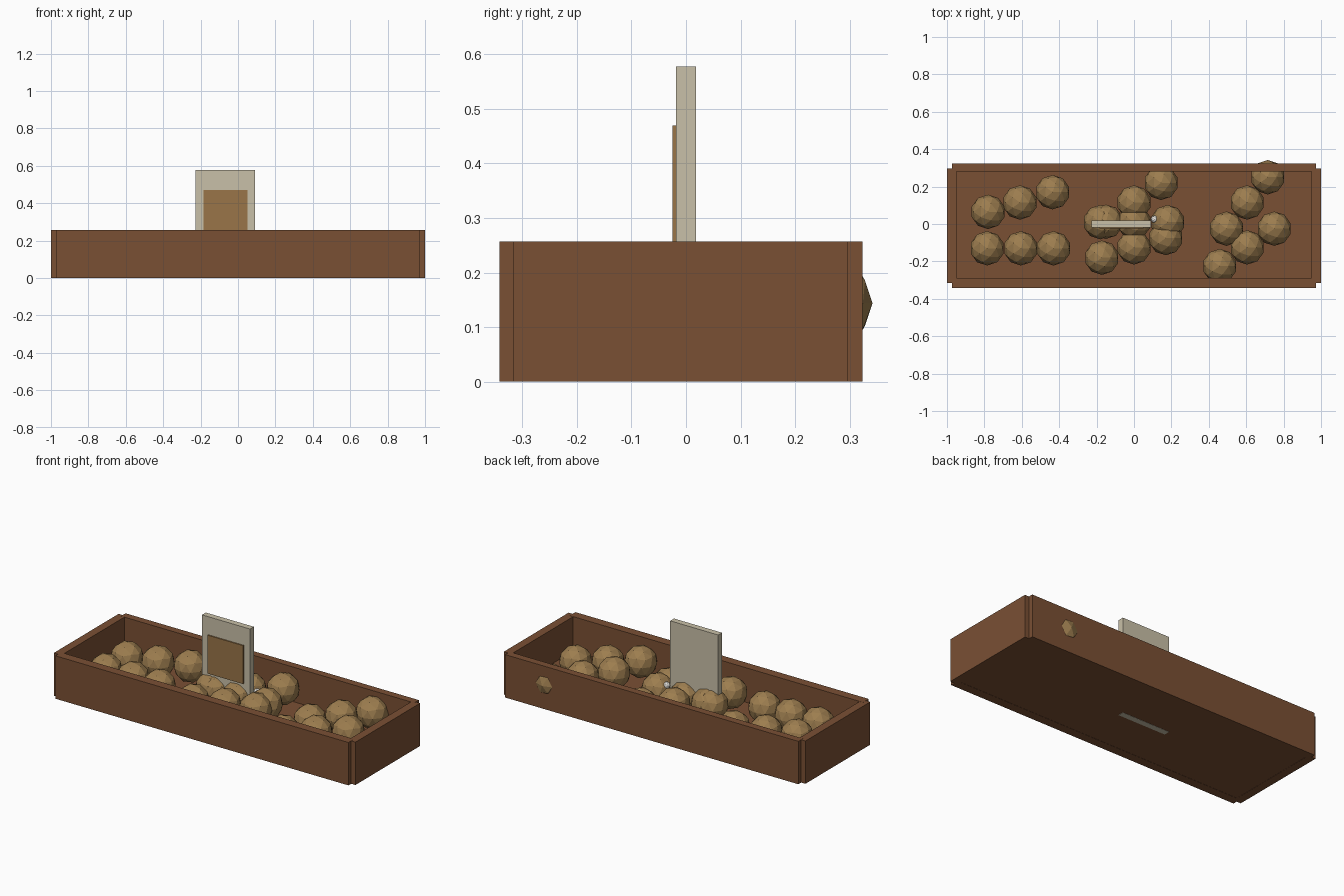
import bpy

if "Cube" in bpy.data.objects:
    bpy.data.objects.remove(bpy.data.objects["Cube"])


def material(name, rgb):
    m = bpy.data.materials.new(name)
    m.diffuse_color = (*rgb, 1)
    m.use_nodes = True
    m.node_tree.nodes["Principled BSDF"].inputs["Base Color"].default_value = m.diffuse_color
    return m


wood = material("brown wood", (0.195, 0.08, 0.034))
skin = material("potato tan", (0.335, 0.205, 0.078))
card = material("pale card", (0.584, 0.527, 0.392))
label = material("label tan", (0.319, 0.178, 0.065))
white = material("off white", (0.72, 0.70, 0.66))


def box(name, mat, x, y, z):
    """Box from (min, max) ranges on each axis."""
    bpy.ops.mesh.primitive_cube_add(size=1, location=[sum(r) / 2 for r in (x, y, z)])
    ob = bpy.context.object
    ob.name = name
    ob.scale = [r[1] - r[0] for r in (x, y, z)]
    bpy.ops.object.transform_apply(location=False, rotation=False, scale=True)
    ob.data.materials.append(mat)
    return ob


def ball(name, mat, radius, location):
    bpy.ops.mesh.primitive_ico_sphere_add(subdivisions=2, radius=radius, location=location)
    ob = bpy.context.object
    ob.name = name
    ob.data.materials.append(mat)
    return ob


# Crate: floor, long walls, and end walls standing slightly proud
H = 0.257
box("crate_floor", wood, (-0.97, 0.97), (-0.315, 0.298), (0.001, 0.05))
box("front_wall", wood, (-0.972, 0.972), (-0.342, -0.288), (0, H))
box("back_wall", wood, (-0.972, 0.972), (0.28, 0.324), (0, H))
for side, s in (("left", -1), ("right", 1)):
    box(side + "_wall", wood, sorted((s * 0.95, s * 1.0)), (-0.316, 0.297), (0, H - 0.0005))

# Sign board through the floor, with a label on its front
box("sign_board", card, (-0.226, 0.092), (-0.018, 0.018), (0, 0.578))
box("sign_label", label, (-0.185, 0.051), (-0.025, -0.017), (0.24, 0.47))

# Potatoes in three groups
left_group = [(-0.78, 0.065), (-0.61, 0.115), (-0.435, 0.17),
              (-0.785, -0.13), (-0.605, -0.13), (-0.43, -0.13)]
middle_group = [(-0.18, 0.01), (-0.15, 0.012), (0, 0.01), (0.18, 0.01), (0, 0.115),
                (0.145, 0.22), (-0.172, -0.18), (0, -0.125), (0.17, -0.075)]
right_group = [(0.605, 0.115), (0.715, 0.25), (0.495, -0.025),
               (0.75, -0.025), (0.605, -0.125), (0.458, -0.225)]
for x, y in left_group + middle_group + right_group:
    ball("potato", skin, 0.092, (x, y, 0.144))

# Small pale bead behind the sign
ball("bead", white, 0.02, (0.11, 0.025, 0.19))
